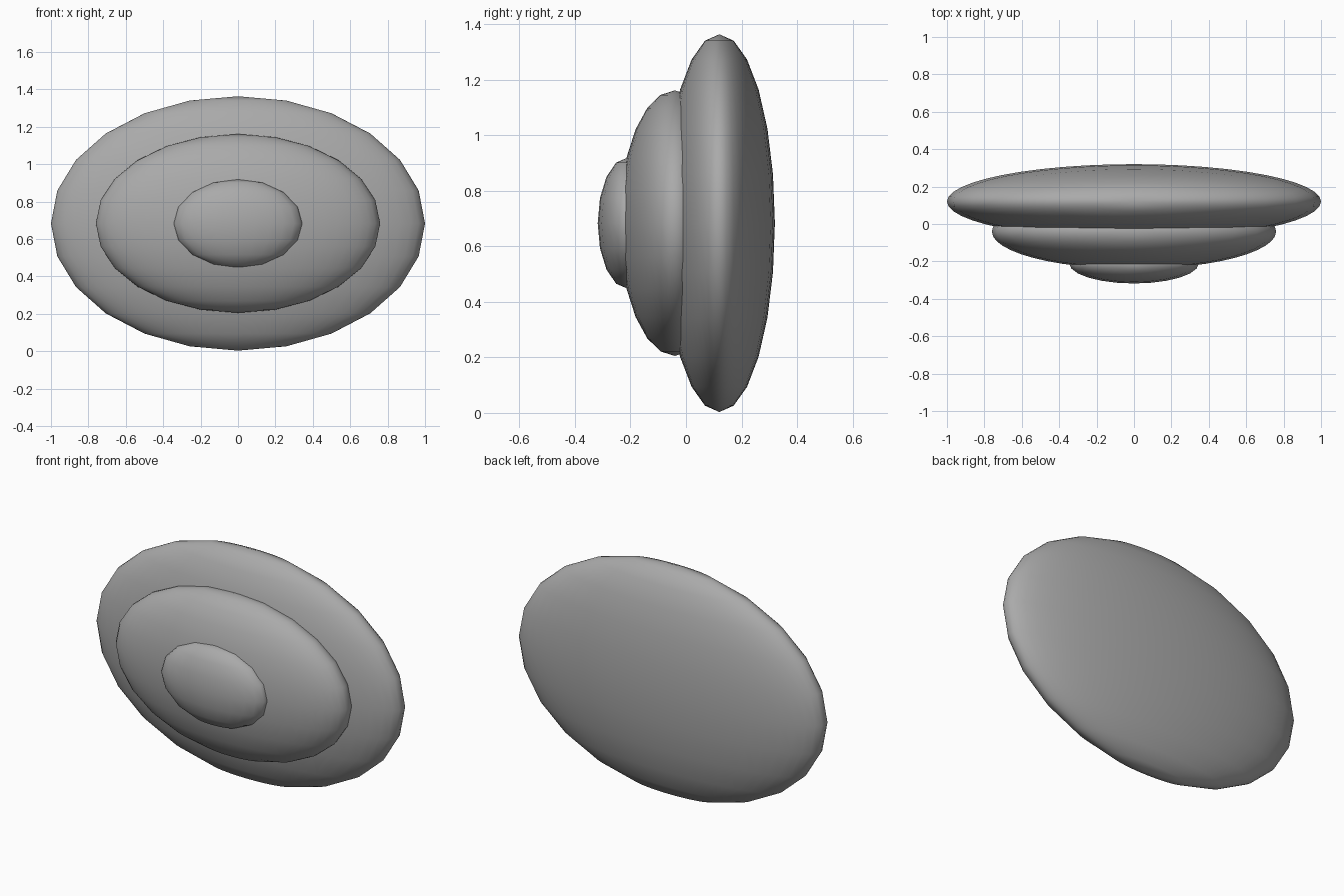
import bpy

if "Cube" in bpy.data.objects:
    bpy.data.objects.remove(bpy.data.objects["Cube"])

# One grey for the whole model
grey = bpy.data.materials.new("plain grey")
grey.diffuse_color = (0.4, 0.4, 0.4, 1)
grey.use_nodes = True
grey.node_tree.nodes["Principled BSDF"].inputs["Base Color"].default_value = grey.diffuse_color


def ellipsoid(name, y, radii, segments, rings):
    """Smooth flattened sphere with upright poles, centred at height 0.68."""
    bpy.ops.mesh.primitive_uv_sphere_add(
        segments=segments, ring_count=rings, radius=1, location=(0, y, 0.683))
    ob = bpy.context.object
    ob.name = name
    ob.scale = radii
    bpy.ops.object.transform_apply(location=False, rotation=False, scale=True)
    bpy.ops.object.shade_smooth()
    ob.data.materials.append(grey)
    return ob


# Three stacked discs, from back to front
ellipsoid("back_disc", 0.12, (1.0, 0.2, 0.68), 48, 12)
ellipsoid("middle_disc", -0.04, (0.76, 0.2, 0.478), 48, 12)
ellipsoid("front_button", -0.21, (0.347, 0.108, 0.236), 24, 8)
